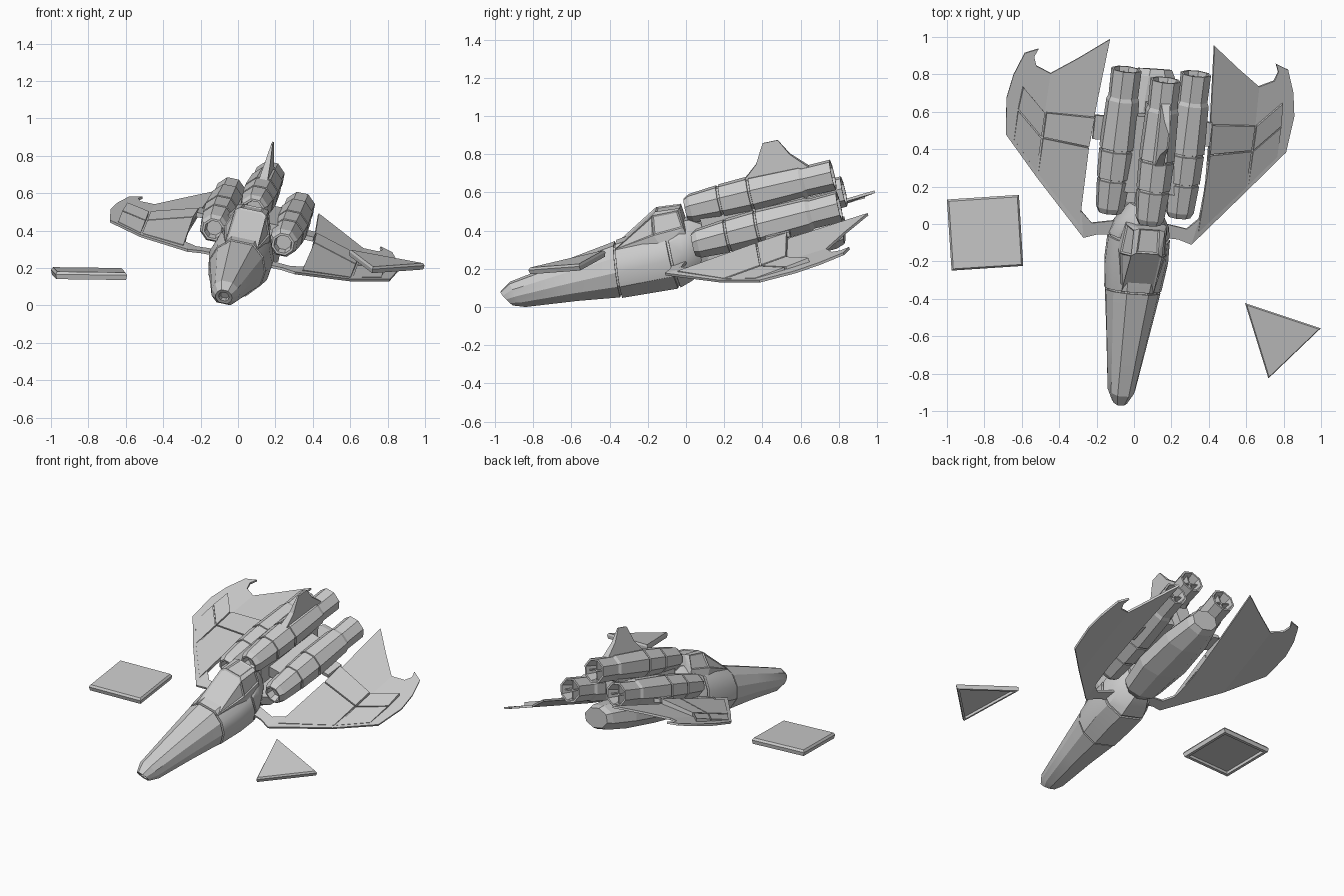
import bpy, bmesh, math
from mathutils import Matrix, Vector

if "Cube" in bpy.data.objects:
    bpy.data.objects.remove(bpy.data.objects["Cube"])

# Ship frame: slightly yawed, pitched and rolled
B = Vector((.107, .971, .214)).normalized()
R = Vector((.977, -.059, -.205))
R = (R - B * R.dot(B)).normalized()
U = R.cross(B)
SHIP = Matrix.Translation((.033, 0, .28)) @ Matrix((R, B, U)).transposed().to_4x4()


def add(name, bm, matrix=SHIP, mirror=False, thick=0, smooth=None):
    bmesh.ops.recalc_face_normals(bm, faces=bm.faces)
    me = bpy.data.meshes.new(name)
    bm.to_mesh(me)
    bm.free()
    ob = bpy.data.objects.new(name, me)
    bpy.context.collection.objects.link(ob)
    ob.matrix_world = matrix
    if thick:
        m = ob.modifiers.new("thickness", 'SOLIDIFY')
        m.thickness, m.offset = thick, 0
    if mirror:
        ob.modifiers.new("mirror", 'MIRROR').use_mirror_merge = False
    if smooth:
        bpy.ops.object.select_all(action='DESELECT')
        ob.select_set(True)
        bpy.context.view_layer.objects.active = ob
        bpy.ops.object.shade_smooth_by_angle(angle=math.radians(smooth))
    return ob


def bridge(bm, rings):
    """Quads between successive vertex rings, with end caps."""
    n = len(rings[0])
    for a, b in zip(rings, rings[1:]):
        for i in range(n):
            bm.faces.new((a[i], a[(i + 1) % n], b[(i + 1) % n], b[i]))
    bm.faces.new(rings[0])
    bm.faces.new(rings[-1])


def loft(name, profile, stations, cx=0, **kw):
    """Skin scaled copies of a profile; station = y, centre z, half x, half z, lean."""
    bm = bmesh.new()
    bridge(bm, [[bm.verts.new((cx + px * hx, y + lean * pz * hz, cz + pz * hz)) for px, pz in profile]
                for y, cz, hx, hz, lean in stations])
    return add(name, bm, **kw)


def box(name, lo, hi, mirror=False):
    bm = bmesh.new()
    bmesh.ops.create_cube(bm, size=1)
    lo, hi = Vector(lo), Vector(hi)
    for v in bm.verts:
        v.co = (lo + hi) / 2 + v.co * (hi - lo)
    return add(name, bm, mirror=mirror)


half = [(.4, 1), (.82, .62), (1, .1), (.93, -.45), (.5, -.95)]
HULL = half + [(-x, z) for x, z in reversed(half)]
OCT = [(math.cos(math.radians(22.5 + 45 * i)), math.sin(math.radians(22.5 + 45 * i))) for i in range(8)]

# Nose and cockpit section, with recessed tip and seam grooves
loft("nose", HULL, [
    (-.92, -.028, .022, .02, -.6), (-.968, -.028, .028, .026, -.6),
    (-.971, -.028, .045, .042, -.6), (-.91, -.02, .076, .07, -.4),
    (-.62, -.01, .115, .106, -.1), (-.37, -.005, .15, .14, .1)], smooth=22)
loft("cockpit_body", HULL, [
    (-.375, -.005, .138, .13, .1), (-.362, -.005, .138, .13, .1), (-.36, -.005, .154, .145, .1),
    (-.2, 0, .172, .158, 0), (-.075, 0, .168, .165, 0), (-.073, 0, .157, .155, 0),
    (-.062, 0, .157, .155, 0), (-.06, 0, .165, .163, 0), (.0, .02, .15, .165, 0),
    (.06, .03, .115, .15, 0), (.12, .03, .075, .11, 0)], smooth=30)

# Canopy: faceted hull with panes sunk into a frame
bm = bmesh.new()
for x, y, z in [(.088, -.35, .12), (.125, -.13, .155), (.13, -.1, .08), (.11, .03, .16),
                (.085, -.12, .252), (.085, .02, .25), (.06, -.10, .265), (.055, .03, .255),
                (.1, .04, .08), (.088, -.345, .08)]:
    for s in (1, -1):
        bm.verts.new((s * x, y, z))
bmesh.ops.convex_hull(bm, input=bm.verts)
bmesh.ops.dissolve_limit(bm, angle_limit=math.radians(10), verts=bm.verts, edges=bm.edges)
bm.normal_update()
panes = [f for f in bm.faces if f.normal.z > .15 and f.calc_area() > .004]
bmesh.ops.inset_individual(bm, faces=panes, thickness=.012, depth=-.006)
add("canopy", bm)

# Lower hull and spine under the engines
loft("lower_hull", OCT, [
    (.06, -.04, .08, .07, 0), (.12, -.05, .14, .09, 0), (.35, -.05, .18, .10, 0),
    (.62, -.055, .16, .10, 0), (.80, -.06, .115, .085, .2), (.84, -.06, .095, .07, .2)])
box("spine", (-.05, .12, -.05), (.05, .68, .2))

# Three engines with intake lip, bands and hollow nozzle; side pods climb slightly
for name, cx, cz, y0, climb in (("top_engine", 0, .235, 0, .015), ("right_engine", .19, .09, .015, .04),
                                ("left_engine", -.19, .09, .015, .04)):
    rings = [(.10, .042), (.055, .05), (.055, .062), (.085, .078), (.235, .09), (.237, .084),
             (.247, .084), (.249, .092), (.40, .097), (.402, .09), (.412, .09), (.414, .098),
             (.68, .09), (.70, .081), (.85, .083), (.85, .07), (.74, .05)]
    loft(name, OCT, [(y + y0, cz + climb * (y - .45), r, r, 0) for y, r in rings], cx=cx)
    for i in range(2):
        d = Vector((.004, .045, .064)) if i else Vector((.064, .045, .004))
        c = Vector((cx, y0 + .78, cz + climb * .33))
        box(name + "_vane", c - d, c + d)
box("engine_side_strut", (.27, .46, .03), (.32, .59, .055), mirror=True)
box("engine_link", (.04, .2, .06), (.14, .62, .14), mirror=True)


# Swept wings, folded down at mid span
def wing_z(x, y):
    return -.02 + .07 * y - .25 * (min(max(x, .3), .58) - .3) - .12 * max(0, x - .58)


def armour_z(x, y):
    lead = -.10 + 1.14 * (x - .305)
    return wing_z(x, y) + .008 + .032 * min(1, max(0, (y - lead) / .5))


arm = [(.12, -.07), (.22, -.075), (.295, -.10), (.322, .045), (.26, -.015), (.12, .01)]
inner = [(.295, -.10), (.575, .205), (.575, .57), (.57, .786), (.44, .885), (.285, 1.012),
         (.317, .58), (.335, .225), (.322, .045)]
outer = [(.575, .205), (.766, .426), (.787, .627), (.765, .76), (.72, .885), (.65, .915),
         (.668, .87), (.65, .82), (.57, .786), (.575, .57)]
bm = bmesh.new()
for p in (arm, inner, outer):
    bm.faces.new([bm.verts.new((x, y, wing_z(x, y))) for x, y in p])
bmesh.ops.remove_doubles(bm, verts=bm.verts, dist=.0005)
add("wing", bm, mirror=True, thick=.014)

# Wedge armour rising from the leading edge to a step, in four panels
bm = bmesh.new()
for p in ([(.326, -.03), (.570, .225), (.570, .425), (.332, .405)],
          [(.580, .235), (.72, .40), (.72, .565), (.580, .425)],
          [(.332, .413), (.570, .433), (.570, .57), (.322, .575)],
          [(.580, .433), (.72, .575), (.71, .70), (.580, .57)]):
    bridge(bm, [[bm.verts.new((x, y, f(x, y))) for x, y in p] for f in (wing_z, armour_z)])
add("wing_armour", bm, mirror=True)

# Tail fin on the top engine, thinning upward
bm = bmesh.new()
prof = [(.36, .30), (.41, .335), (.47, .385), (.51, .455), (.53, .487), (.61, .486), (.655, .40), (.74, .31)]
bridge(bm, [[bm.verts.new((s * (.026 - .022 * (z - .30) / .187), y, z)) for y, z in prof] for s in (1, -1)])
add("tail_fin", bm)


# Loose floating tiles: bevelled edge, hollow underside
def tile(name, top, depth):
    bm = bmesh.new()
    pts = [Vector(p) for p in top]
    c = sum(pts, Vector()) / len(pts)
    n = (pts[1] - pts[0]).cross(pts[2] - pts[0]).normalized()
    n = n if n.z > 0 else -n
    bridge(bm, [[bm.verts.new(c + (p - c) * scale - n * depth * drop) for p in pts]
                for scale, drop in ((.95, 0), (1, .35), (.97, 1), (.87, 1), (.87, .5))])
    add(name, bm, matrix=Matrix())


tile("square_tile", [(-1, .13, .205), (-.615, .155, .20), (-.592, -.225, .175), (-.975, -.25, .18)], .04)
tile("triangle_tile", [(.595, -.425, .30), (1, -.56, .225), (.72, -.828, .205)], .035)
